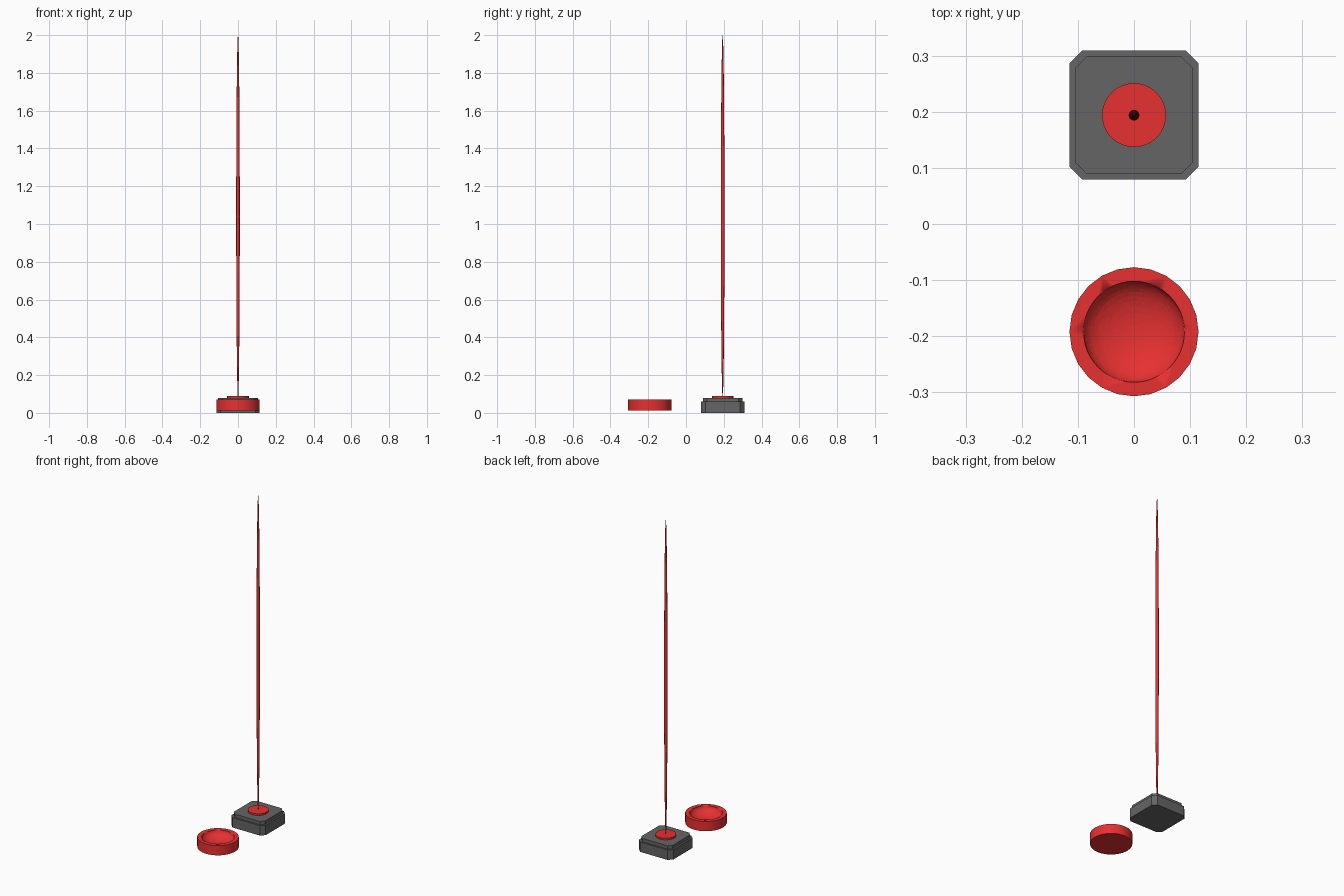
import bpy, bmesh, math

if "Cube" in bpy.data.objects:
    bpy.data.objects.remove(bpy.data.objects["Cube"])


def material(name, rgb):
    m = bpy.data.materials.new(name)
    m.diffuse_color = (*rgb, 1)
    m.use_nodes = True
    m.node_tree.nodes["Principled BSDF"].inputs["Base Color"].default_value = m.diffuse_color
    return m


RED = material("red", (0.8, 0.03, 0.03))
GREY = material("dark_grey", (0.13, 0.13, 0.13))
BASE_Y, BOWL_Y = 0.194, -0.192


def finish(ob, name, mat, smooth=True):
    ob.name = name
    ob.data.materials.append(mat)
    if smooth:
        bpy.ops.object.shade_smooth_by_angle(angle=math.radians(30))
    return ob


def cylinder(name, r, z0, z1, y, sides, mat):
    bpy.ops.mesh.primitive_cylinder_add(vertices=sides, radius=r, depth=z1 - z0,
                                        location=(0, y, (z0 + z1) / 2))
    return finish(bpy.context.object, name, mat)


def ellipsoid(name, r, half_height, z, y, segments, rings, mat):
    bpy.ops.mesh.primitive_uv_sphere_add(segments=segments, ring_count=rings,
                                         radius=1, location=(0, y, z))
    ob = bpy.context.object
    ob.scale = (r, r, half_height)
    bpy.ops.object.transform_apply(location=False, rotation=False, scale=True)
    bpy.ops.object.shade_smooth()
    ob.name = name
    ob.data.materials.append(mat)
    return ob


def chamfered_block(name, half, cut, z0, z1):
    """Square slab with its four vertical corners cut off."""
    a, b = half, half - cut
    outline = [(a, -b), (a, b), (b, a), (-b, a), (-a, b), (-a, -b), (-b, -a), (b, -a)]
    bm = bmesh.new()
    face = bm.faces.new([bm.verts.new((x, y + BASE_Y, z0)) for x, y in outline])
    top = bmesh.ops.extrude_face_region(bm, geom=[face], use_keep_orig=True)["geom"]
    bmesh.ops.translate(bm, vec=(0, 0, z1 - z0),
                        verts=[v for v in top if isinstance(v, bmesh.types.BMVert)])
    bmesh.ops.recalc_face_normals(bm, faces=bm.faces)
    me = bpy.data.meshes.new(name)
    bm.to_mesh(me)
    bm.free()
    ob = bpy.data.objects.new(name, me)
    bpy.context.collection.objects.link(ob)
    return finish(ob, name, GREY, smooth=False)


# Stepped base
chamfered_block("base_lower", 0.115, 0.023, 0.0, 0.06)
chamfered_block("base_upper", 0.105, 0.021, 0.06, 0.08)

# Disc and slender spindle pole
cylinder("base_disc", 0.057, 0.08, 0.09, BASE_Y, 48, RED)
ellipsoid("pole", 0.0095, 0.96, 1.04, BASE_Y, 24, 48, RED)

# Dish with a rounded hollow
dish = cylinder("dish", 0.115, 0.012, 0.071, BOWL_Y, 24, RED)
hollow = ellipsoid("dish_hollow_cutter", 0.09, 0.045, 0.071, BOWL_Y, 48, 24, RED)
cut = dish.modifiers.new("hollow", 'BOOLEAN')
cut.operation = 'DIFFERENCE'
cut.object = hollow
cut.solver = 'EXACT'
hollow.hide_render = True
hollow.hide_viewport = True
